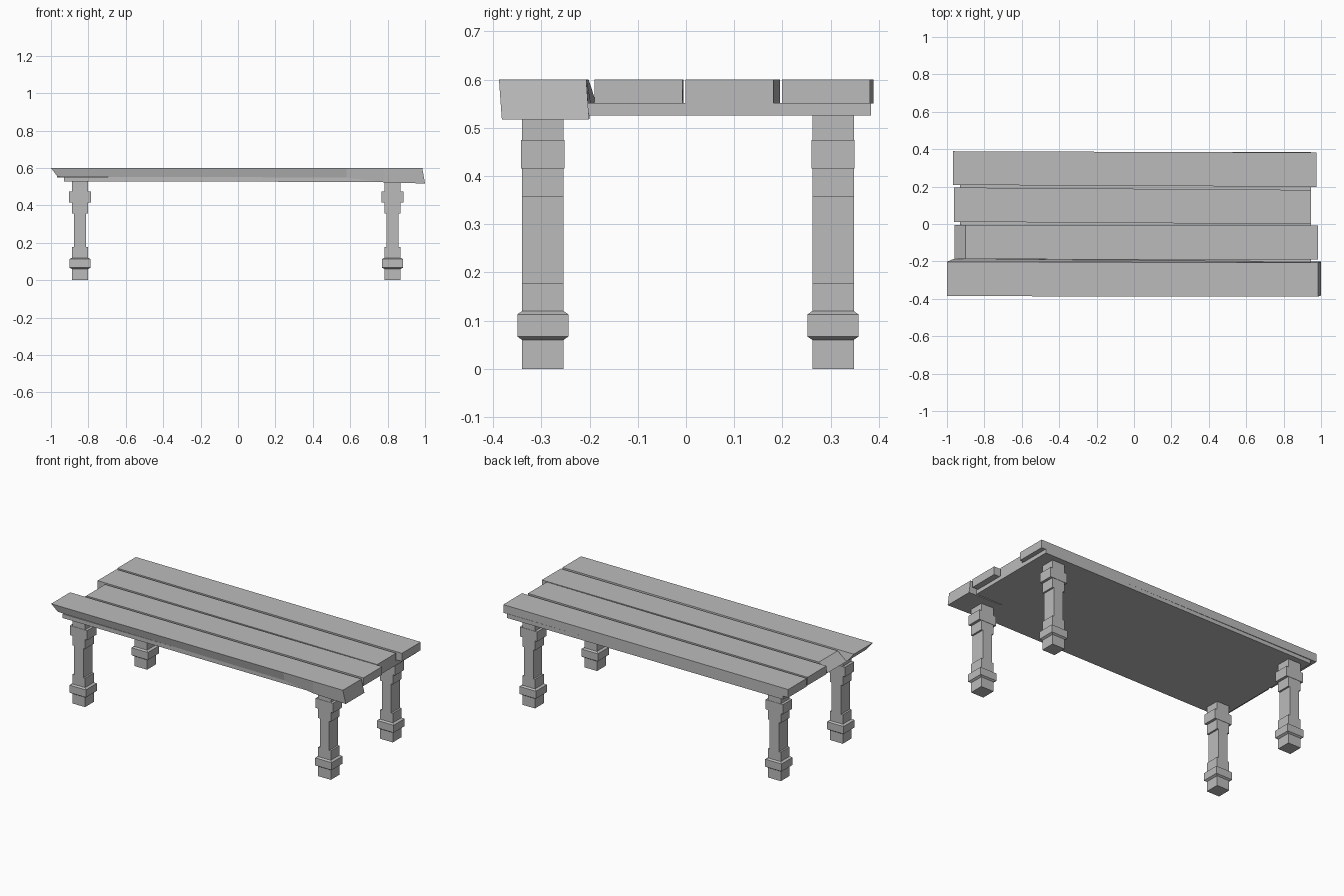
import bpy
import bmesh

if "Cube" in bpy.data.objects:
    bpy.data.objects.remove(bpy.data.objects["Cube"])

grey = bpy.data.materials.new("stone grey")
grey.use_nodes = True
grey.diffuse_color = (0.5, 0.5, 0.5, 1)
grey.node_tree.nodes["Principled BSDF"].inputs["Base Color"].default_value = grey.diffuse_color

TOP, UNDER = 0.60, 0.55


def loft(name, rings):
    """Skin a row of four-cornered rings and cap both ends."""
    bm = bmesh.new()
    rows = [[bm.verts.new(p) for p in ring] for ring in rings]
    for a, b in zip(rows, rows[1:]):
        for i in range(4):
            j = (i + 1) % 4
            bm.faces.new((a[i], a[j], b[j], b[i]))
    bm.faces.new(rows[0])
    bm.faces.new(rows[-1])
    bmesh.ops.recalc_face_normals(bm, faces=bm.faces)
    mesh = bpy.data.meshes.new(name)
    bm.to_mesh(mesh)
    bm.free()
    mesh.materials.append(grey)
    obj = bpy.data.objects.new(name, mesh)
    bpy.context.collection.objects.link(obj)
    return obj


def section(x, y0, y1, bottom=UNDER, top=TOP, lean=0, shift=0):
    """Plank cross-section; lean moves the lower edge in x, shift in y."""
    return [(x, y0, top), (x, y1, top),
            (x + lean, y1 + shift, bottom), (x + lean, y0 + shift, bottom)]


# Supporting slab under the planks
loft("under_slab", [section(-0.93, -0.375, 0.384, 0.527, 0.552),
                    section(0.947, -0.375, 0.384, 0.526, 0.552)])

# Front plank: bevelled at one end, sagging at the other
loft("front_plank", [
    section(-1.0, -0.386, -0.202, 0.554, lean=0.035, shift=0.015),
    section(0.58, -0.387, -0.206, 0.549, shift=0.009),
    section(0.78, -0.388, -0.207, 0.523, shift=0.007),
    section(0.985, -0.388, -0.207, 0.517, lean=0.015, shift=0.006)])

# Remaining planks, each slightly skewed
loft("front_middle_plank", [section(-0.90, -0.188, -0.005, lean=-0.06),
                            section(0.985, -0.190, -0.007)])
loft("back_middle_plank", [section(-0.963, 0.012, 0.195),
                           section(0.947, -0.001, 0.182)])
loft("back_plank", [section(-0.967, 0.209, 0.389),
                    section(0.975, 0.199, 0.382)])

# Leg outline: height, half width, half depth
leg_steps = [
    (0, 0.043, 0.043), (0.06, 0.043, 0.043),
    (0.067, 0.056, 0.053), (0.113, 0.056, 0.053),
    (0.12, 0.043, 0.043), (0.178, 0.043, 0.043),
    (0.178, 0.032, 0.043), (0.357, 0.032, 0.043),
    (0.357, 0.043, 0.043), (0.416, 0.043, 0.043),
    (0.416, 0.059, 0.045), (0.475, 0.059, 0.045),
    (0.475, 0.043, 0.043), (0.53, 0.043, 0.043)]

# Four matching legs
for side, x in (("right", -0.845), ("left", 0.826)):
    for end, y in (("front", -0.297), ("back", 0.305)):
        rings = [[(-w, -d, z), (w, -d, z), (w, d, z), (-w, d, z)]
                 for z, w, d in leg_steps]
        loft(f"{end}_{side}_leg", rings).location = (x, y, 0)
